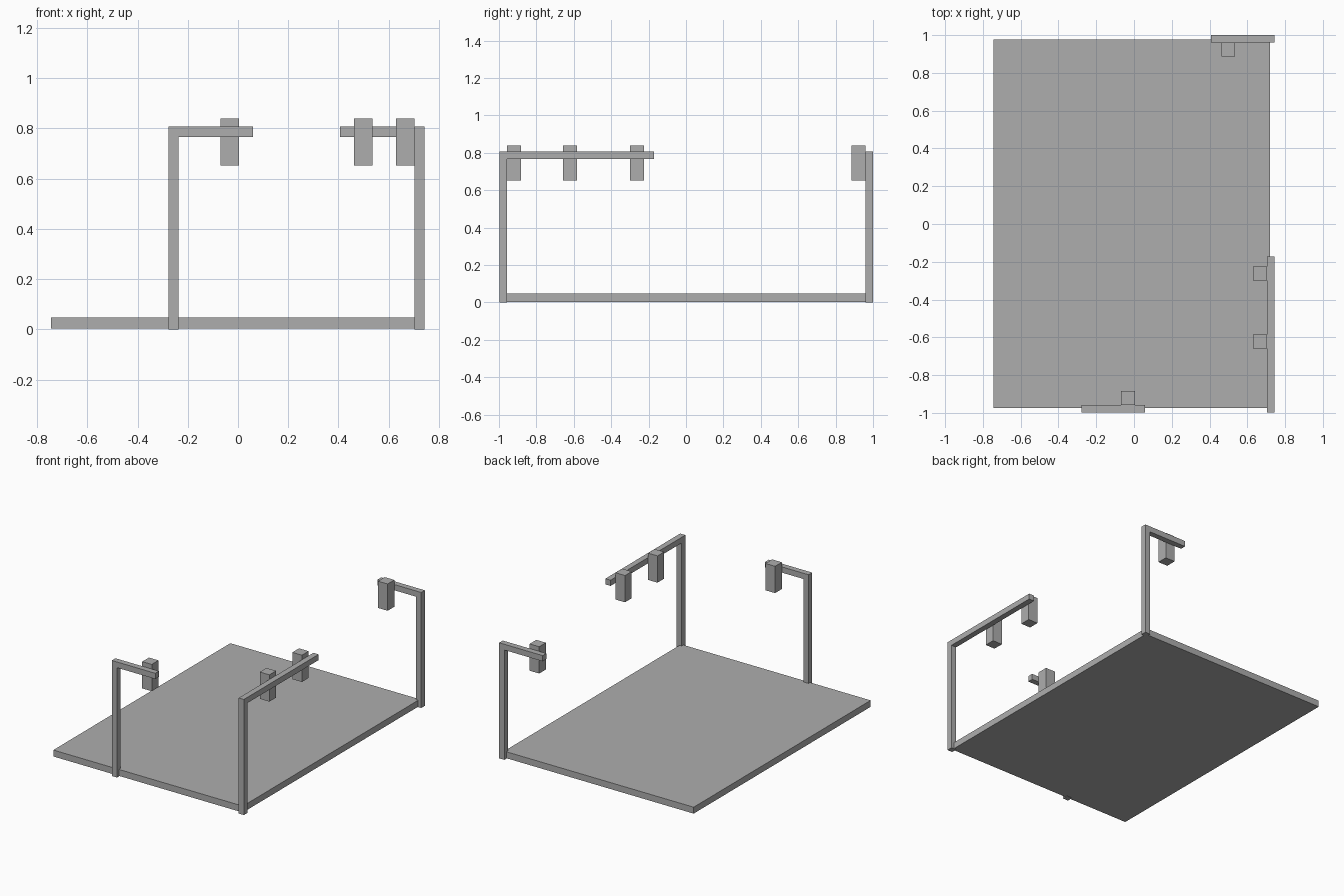
import bpy
import bmesh
from mathutils import Vector

cube = bpy.data.objects.get("Cube")
if cube:
    bpy.data.objects.remove(cube, do_unlink=True)

grey = bpy.data.materials.new("plain grey")
grey.use_nodes = True
colour = (0.42, 0.42, 0.42, 1)
grey.diffuse_color = colour
grey.node_tree.nodes["Principled BSDF"].inputs["Base Color"].default_value = colour


def box(name, low, high):
    """Flat-shaded box between two opposite corners."""
    low, high = Vector(low), Vector(high)
    bm = bmesh.new()
    bmesh.ops.create_cube(bm, size=1)
    bmesh.ops.scale(bm, vec=high - low, verts=bm.verts)
    bmesh.ops.translate(bm, vec=(low + high) / 2, verts=bm.verts)
    mesh = bpy.data.meshes.new(name)
    bm.to_mesh(mesh)
    bm.free()
    mesh.materials.append(grey)
    obj = bpy.data.objects.new(name, mesh)
    bpy.context.collection.objects.link(obj)
    return obj


POST = 0.04                        # post and arm thickness
LAMP = 0.074                       # lamp width
ARM_LOW, ARM_TOP = 0.767, 0.807
LAMP_LOW, LAMP_TOP = 0.652, 0.839


def signal(name, x, y, arm_axis, arm_end, lamps):
    """Post with its low corner at x, y, an overhead arm and hanging lamps."""
    box(name + "_post", (x, y, 0), (x + POST, y + POST, ARM_TOP))
    # the arm starts at the inner side of the post
    start = [x, y, ARM_LOW]
    end = [x + POST, y + POST, ARM_TOP]
    if arm_end > end[arm_axis]:
        start[arm_axis], end[arm_axis] = end[arm_axis], arm_end
    else:
        start[arm_axis], end[arm_axis] = arm_end, start[arm_axis]
    box(name + "_arm", start, end)
    # lamps sit against the arm, on the side facing the slab
    for i, (lx, ly) in enumerate(lamps, 1):
        box(f"{name}_lamp_{i}", (lx, ly, LAMP_LOW),
            (lx + LAMP, ly + LAMP, LAMP_TOP))


# Ground slab
box("road_slab", (-0.744, -0.975, 0.003), (0.72, 0.978, 0.048))

# Three signal posts around the edge
signal("front_signal", -0.277, -0.997, 0, 0.059, [(-0.07, -0.957)])
signal("left_signal", 0.703, -0.997, 1, -0.172,
       [(0.629, -0.658), (0.629, -0.299)])
signal("back_signal", 0.703, 0.96, 0, 0.407, [(0.462, 0.886)])
